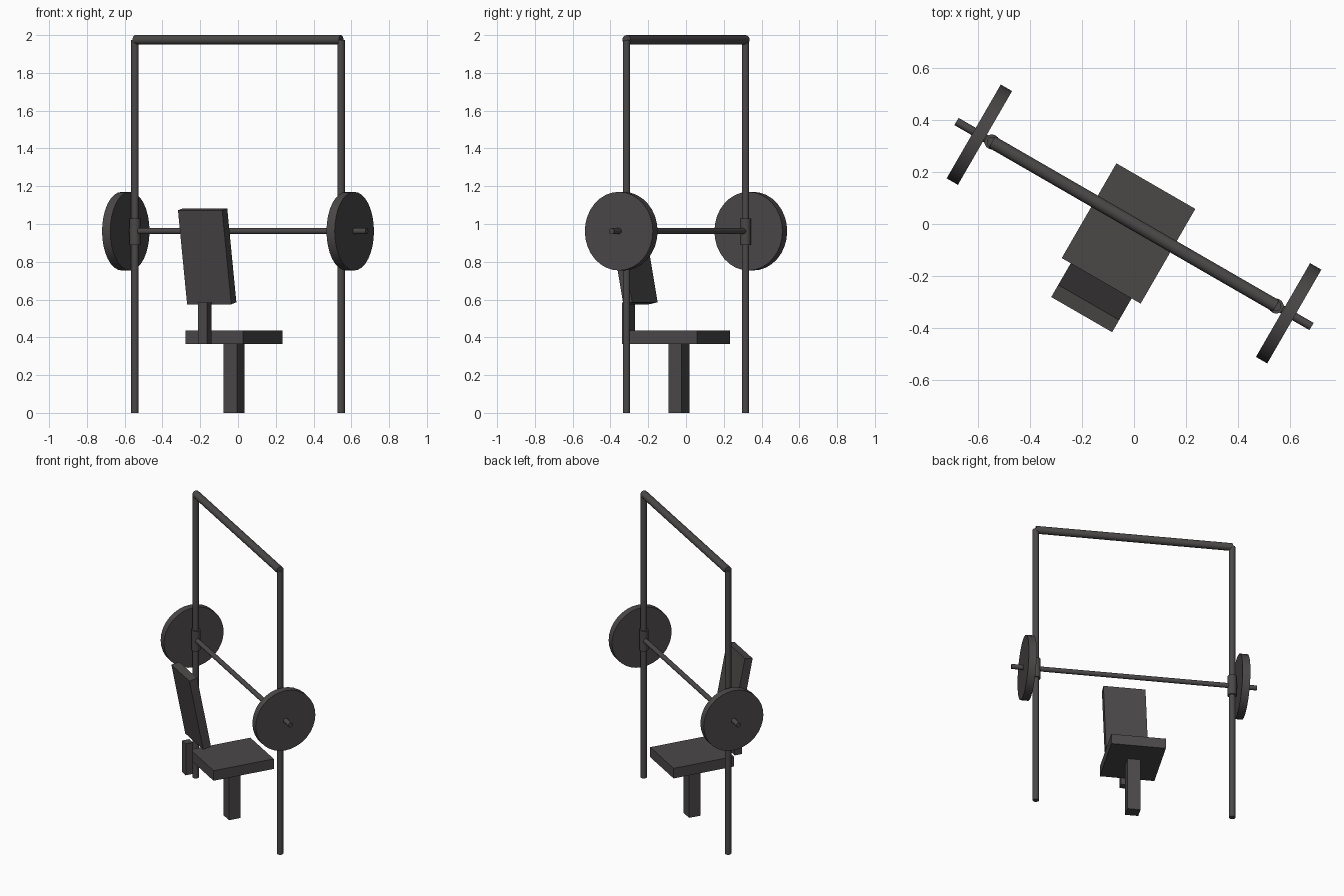
import bpy
import math
from mathutils import Matrix

if "Cube" in bpy.data.objects:
    bpy.data.objects.remove(bpy.data.objects["Cube"], do_unlink=True)

# One dark grey finish for the whole machine
grey = bpy.data.materials.new("dark_grey")
grey.use_nodes = True
COLOUR = (0.07, 0.064, 0.064, 1)
grey.diffuse_color = COLOUR
grey.node_tree.nodes["Principled BSDF"].inputs["Base Color"].default_value = COLOUR

# The machine stands turned about the vertical axis
TURN = Matrix.Rotation(math.radians(-30), 4, "Z")
parts = []


def finish(name):
    ob = bpy.context.object
    ob.name = name
    ob.data.materials.append(grey)
    parts.append(ob)
    return ob


def box(name, centre, size, tilt=0):
    bpy.ops.mesh.primitive_cube_add(size=1, location=centre)
    ob = finish(name)
    ob.scale = size
    ob.rotation_euler.x = math.radians(tilt)
    return ob


def rod(name, centre, radius, length, axis="Z", sides=16):
    bpy.ops.mesh.primitive_cylinder_add(vertices=sides, radius=radius,
                                        depth=length, location=centre)
    ob = finish(name)
    if axis == "X":
        ob.rotation_euler.y = math.pi / 2
    bpy.ops.object.shade_smooth_by_angle(angle=math.radians(30))
    return ob


BAR_Z = 0.962
POST_X = 0.63

# Uprights, sliding sleeves and weight plates on both sides
for side, s in (("left", 1), ("right", -1)):
    rod(side + "_post", (s * POST_X, 0, 0.9875), 0.02, 1.975)
    rod(side + "_sleeve", (s * POST_X, 0, 0.96), 0.029, 0.14)
    rod(side + "_weight_plate", (s * 0.686, 0, BAR_Z), 0.208, 0.05, "X", 32)

# Crossbar and lifting bar
rod("top_crossbar", (0, 0, 1.975), 0.025, 2 * POST_X, "X")
rod("lifting_bar", (0, 0, BAR_Z), 0.016, 1.575, "X")

# Bench with leaning backrest
box("seat", (0, -0.042, 0.4), (0.35, 0.42, 0.07))
box("seat_leg", (0, -0.042, 0.183), (0.084, 0.08, 0.366))
box("backrest_support", (0, -0.352, 0.475), (0.054, 0.05, 0.22))
box("backrest", (0, -0.3265, 0.829), (0.27, 0.055, 0.507), 11)

bpy.context.view_layer.update()
for ob in parts:
    ob.matrix_world = TURN @ ob.matrix_world
